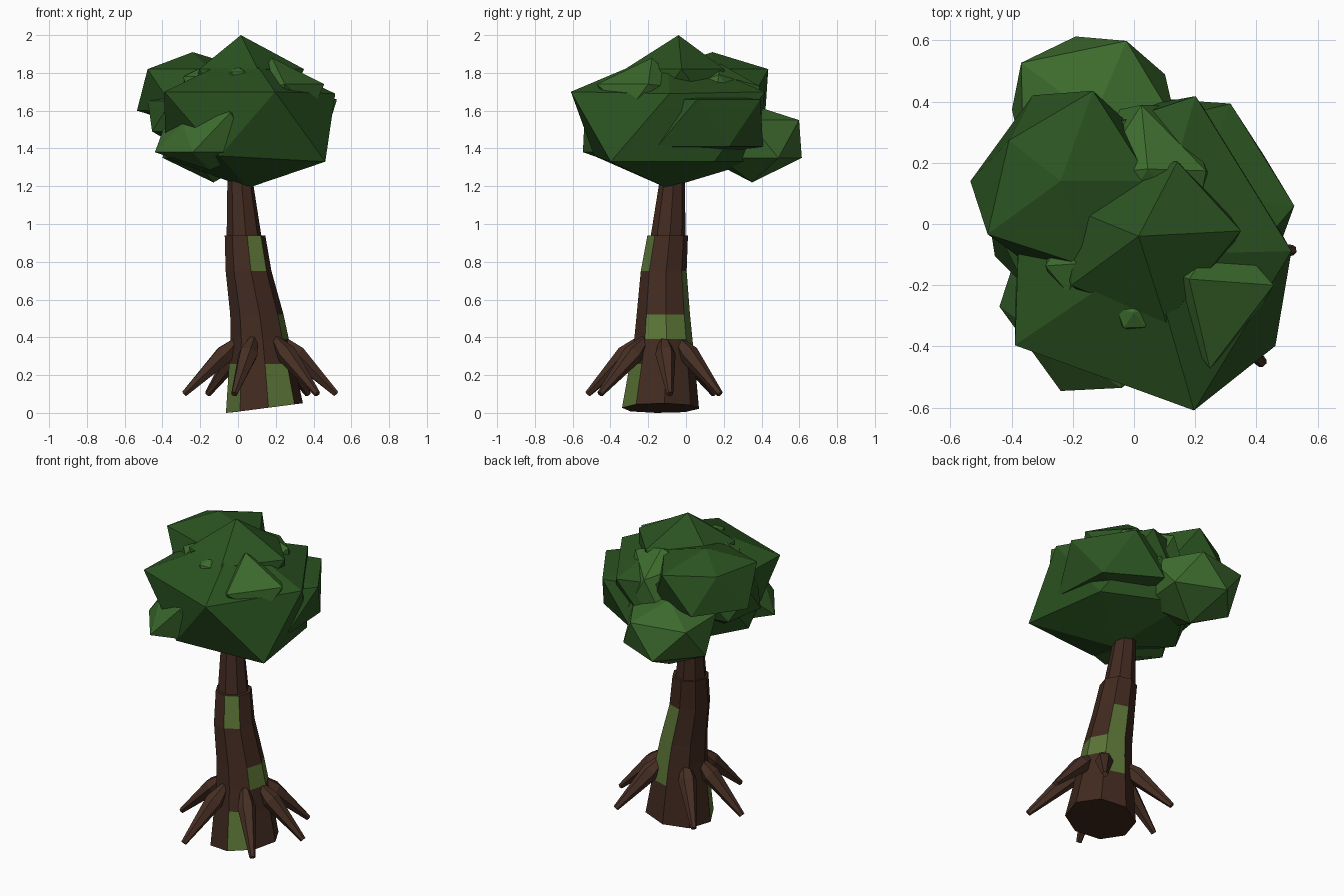
import bpy, bmesh
from math import cos, sin, radians, tau
from mathutils import Vector

cube = bpy.data.objects.get("Cube")
if cube:
    bpy.data.objects.remove(cube)


def material(name, *rgb):
    mat = bpy.data.materials.new(name)
    mat.use_nodes = True
    color = (*rgb, 1)
    mat.diffuse_color = color
    mat.node_tree.nodes["Principled BSDF"].inputs["Base Color"].default_value = color
    return mat


bark = material("bark brown", 0.053, 0.023, 0.014)
root_bark = material("root brown", 0.064, 0.029, 0.018)
moss = material("moss green", 0.105, 0.175, 0.037)
dark_leaf = material("dark leaf green", 0.024, 0.087, 0.015)
light_leaf = material("light leaf green", 0.047, 0.150, 0.027)


def finish(name, bm, *mats):
    bmesh.ops.recalc_face_normals(bm, faces=bm.faces)
    mesh = bpy.data.meshes.new(name)
    bm.to_mesh(mesh)
    bm.free()
    for mat in mats:
        mesh.materials.append(mat)
    obj = bpy.data.objects.new(name, mesh)
    bpy.context.collection.objects.link(obj)


def loft(bm, rings, sides, axis, phase=0):
    """Capped tube through (centre, radius) rings; returns the vertex rings and side faces."""
    axis = Vector(axis).normalized()
    u = Vector((1, 0, 0)) if axis.z > 0.99 else axis.cross((0, 0, 1)).normalized()
    v = axis.cross(u)
    loops = []
    for centre, r in rings:
        angles = [radians(phase) + tau * k / sides for k in range(sides)]
        loops.append([bm.verts.new(Vector(centre) + r * (cos(a) * u + sin(a) * v)) for a in angles])
    faces = {}
    for i, (low, high) in enumerate(zip(loops, loops[1:])):
        for k in range(sides):
            n = (k + 1) % sides
            faces[i, k] = bm.faces.new((low[k], low[n], high[n], high[k]))
    bm.faces.new(loops[0])
    bm.faces.new(loops[-1])
    return loops, faces


# Lower trunk: eight sides, slanted foot, moss on chosen panels (level, side)
bm = bmesh.new()
trunk_rings = [((0.14, -0.135, 0), 0.205), ((0.125, -0.125, 0.26), 0.173), ((0.115, -0.12, 0.39), 0.155),
               ((0.1, -0.12, 0.52), 0.142), ((0.056, -0.118, 0.75), 0.122), ((0.037, -0.097, 0.94), 0.108)]
loops, panels = loft(bm, trunk_rings, 8, (0, 0, 1), 6)
for vert in loops[0]:
    vert.co.z = max(0, 0.13 * (vert.co.x + 0.05))
for panel in [(0, 6), (0, 4), (1, 1), (2, 7), (2, 0), (2, 1), (3, 1), (4, 6)]:
    panels[panel].material_index = 1
finish("lower_trunk", bm, bark, moss)

# Upper trunk: slimmer section running into the crown
bm = bmesh.new()
loft(bm, [((0.033, -0.096, 0.92), 0.094), ((0.013, -0.075, 1.2), 0.07), ((0, -0.06, 1.5), 0.05)],
     8, (0, 0, 1), 6)
finish("upper_trunk", bm, bark)

# Roots: tapered spindles spreading from the trunk
root_tips = [(0.52, -0.085), (0.37, 0.18), (-0.16, 0.15), (-0.285, -0.16), (-0.02, -0.52), (0.42, -0.455)]
for i, (x, y) in enumerate(root_tips):
    tip = Vector((x, y, 0.1))
    out = Vector((x - 0.12, y + 0.15, 0)).normalized()
    top = Vector((0.12, -0.135, 0.4)) + out * 0.1
    bm = bmesh.new()
    loft(bm, [(top, 0.02), (top.lerp(tip, 0.3), 0.054), (tip, 0.017)], 6, tip - top)
    finish(f"root_{i + 1}", bm, root_bark)


def leaf_clump(name, mat, centre, radius, ring, top, bottom, phase, low_radius=None, pulls={}):
    """Twenty-sided clump: two staggered rings of five between two poles.

    pulls moves single points: 0 top, 1 bottom, then upper and lower ring points in turn.
    """
    bm = bmesh.new()
    points = [Vector((0, 0, top)), Vector((0, 0, -bottom))]
    for k in range(5):
        for r, z, turn in ((radius, ring, 0), (low_radius or radius, -ring, 36)):
            a = radians(phase + 72 * k + turn)
            points.append(Vector((r * cos(a), r * sin(a), z)))
    for index, offset in pulls.items():
        points[index] += Vector(offset)
    bmesh.ops.convex_hull(bm, input=[bm.verts.new(Vector(centre) + p) for p in points])
    loose = [v for v in bm.verts if not v.link_faces]
    bmesh.ops.delete(bm, geom=loose, context="VERTS")
    finish(name, bm, mat)


# Crown
leaf_clump("main_leaves", dark_leaf, (0.05, -0.1, 1.515), 0.53, 0.185, 0.4, 0.325, -74, 0.485,
           {3: (0.03, 0, 0), 4: (-0.065, 0.03, -0.01), 5: (-0.07, -0.02, 0),
            6: (-0.03, 0.02, 0), 9: (0.05, 0, 0.02), 11: (0.02, 0.07, 0.03)})
leaf_clump("top_leaves", dark_leaf, (0.015, -0.04, 1.71), 0.335, 0.11, 0.29, 0.25, 3, 0.28,
           {4: (0.04, -0.08, 0), 6: (0.08, -0.1, 0), 8: (0.04, 0.05, 0), 10: (-0.03, 0.03, 0)})
leaf_clump("side_leaves", dark_leaf, (0.19, 0.083, 1.535), 0.335, 0.125, 0.15, 0.17, -4,
           pulls={3: (-0.05, -0.035, 0), 11: (0, -0.02, 0)})
leaf_clump("back_right_leaves", dark_leaf, (-0.24, 0.14, 1.71), 0.295, 0.11, 0.2, 0.2, 72,
           pulls={2: (0.015, 0.015, 0), 4: (0.07, -0.04, 0)})
leaf_clump("inner_right_leaves", dark_leaf, (-0.25, 0, 1.57), 0.23, 0.08, 0.2, 0.2, 171)
leaf_clump("back_leaves", light_leaf, (-0.13, 0.35, 1.45), 0.27, 0.1, 0.18, 0.23, 67,
           pulls={4: (-0.035, 0, 0)})
leaf_clump("inner_back_leaves", light_leaf, (0.045, 0.18, 1.6), 0.24, 0.13, 0.25, 0.28, 95,
           pulls={2: (0, -0.03, 0), 4: (0.07, -0.07, 0.05), 10: (-0.03, -0.1, 0.06)})
leaf_clump("front_low_leaves", light_leaf, (-0.15, -0.27, 1.455), 0.29, 0.075, 0.2, 0.17, 0,
           pulls={0: (0.06, 0, 0.03), 8: (0.09, 0.07, 0), 10: (0.02, 0.01, 0.06)})
leaf_clump("front_high_leaves", light_leaf, (0.26, -0.24, 1.66), 0.23, 0.06, 0.2, 0.18, 10, 0.15,
           {0: (-0.08, 0.06, 0.02), 2: (-0.03, 0, 0.02), 8: (0.04, 0.08, 0), 10: (-0.12, -0.03, 0.02)})
leaf_clump("front_tuft", light_leaf, (0, -0.29, 1.78), 0.06, 0.025, 0.05, 0.05, 20)
leaf_clump("right_tuft", light_leaf, (-0.19, -0.13, 1.74), 0.1, 0.04, 0.09, 0.09, 40)
